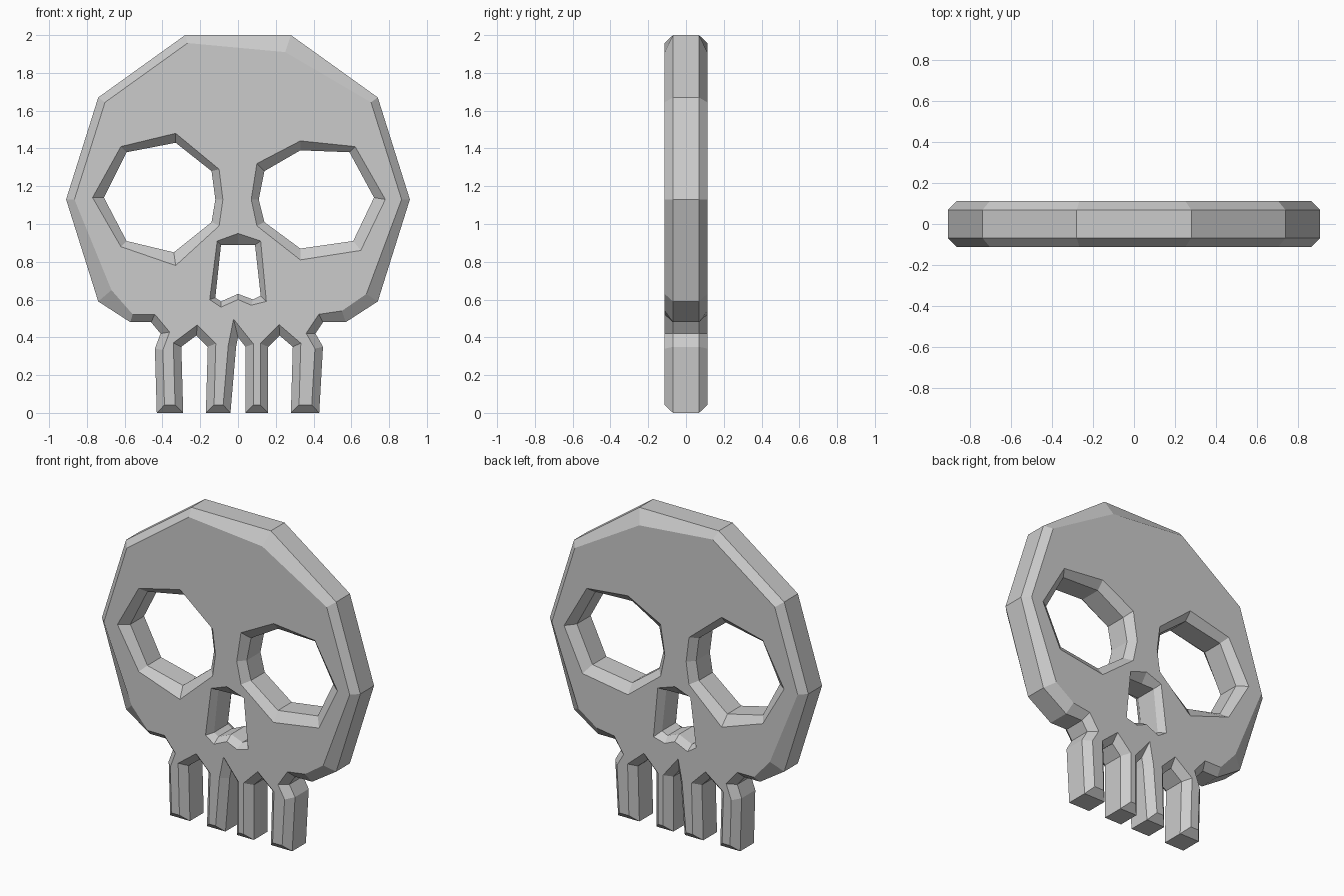
import bpy
import bmesh
from mathutils import Vector

cube = bpy.data.objects.get("Cube")
if cube:
    bpy.data.objects.remove(cube, do_unlink=True)

UNIT = 0.01          # profiles are written in hundredths
WALL_Y = 0.069       # half depth of the straight side wall
FACE_Y = 0.113       # half depth of the flat front and back
BEVEL = 4.2


def points(pairs):
    return [Vector(pair) for pair in pairs]


def inset(loop, width):
    """Mitred offset to the right of a clockwise loop."""
    result = []
    for i, point in enumerate(loop):
        before = (point - loop[i - 1]).normalized()
        after = (loop[(i + 1) % len(loop)] - point).normalized()
        first = Vector((before.y, -before.x))
        second = Vector((after.y, -after.x))
        result.append(point + (first + second) * width / (1 + first.dot(second)))
    return result


def add_loop(bm, loop, y):
    verts = [bm.verts.new((p.x * UNIT, y, p.y * UNIT)) for p in loop]
    edges = [bm.edges.new((verts[i - 1], verts[i])) for i in range(len(verts))]
    return verts, edges


def bridge(bm, first, second):
    for i in range(len(first)):
        bm.faces.new((first[i - 1], first[i], second[i], second[i - 1]))


def bevelled_plate(name, borders, material):
    """Plate with holes; each border is a (wall loop, face loop) pair."""
    bm = bmesh.new()
    front_edges, back_edges = [], []
    for wall, rim in borders:
        front, edges = add_loop(bm, rim, -FACE_Y)
        front_edges += edges
        back, edges = add_loop(bm, rim, FACE_Y)
        back_edges += edges
        wall_front, _ = add_loop(bm, wall, -WALL_Y)
        wall_back, _ = add_loop(bm, wall, WALL_Y)
        bridge(bm, front, wall_front)
        bridge(bm, wall_front, wall_back)
        bridge(bm, wall_back, back)
    for edges, y in ((front_edges, -1), (back_edges, 1)):
        bmesh.ops.triangle_fill(bm, edges=edges, use_beauty=True, normal=(0, y, 0))
    bmesh.ops.recalc_face_normals(bm, faces=bm.faces[:])
    mesh = bpy.data.meshes.new(name)
    bm.to_mesh(mesh)
    bm.free()
    mesh.materials.append(material)
    plate = bpy.data.objects.new(name, mesh)
    bpy.context.collection.objects.link(plate)
    return plate


bone = bpy.data.materials.new("bone grey")
bone.use_nodes = True
colour = (0.6, 0.6, 0.6, 1)
bone.diffuse_color = colour
bone.node_tree.nodes["Principled BSDF"].inputs["Base Color"].default_value = colour

# Head outline: crown and left cheek, four teeth, then right cheek
crown_left = [(-28, 200), (28, 200), (74, 167), (91, 113), (74, 59), (57, 48),
              (45, 48), (41, 42)]
teeth = [(45, 35), (43, 0), (28, 0), (29, 35), (22, 41), (16, 35),
         (16, 0), (4, 0), (4, 35), (0, 40), (-1, 35),
         (-4, 0), (-17, 0), (-16, 35), (-22, 41), (-30, 35),
         (-29, 0), (-43, 0), (-44, 34)]
cheek_right = [(-41, 42), (-46, 48), (-57, 48), (-74, 59), (-91, 113), (-74, 167)]
outline = points(crown_left + teeth + cheek_right)
face_outline = inset(outline, BEVEL)

# Hand-cut corners where the bevel is wider
face_outline[1] = Vector((25, 191))
face_outline[4] = Vector((68, 63))
face_outline[5] = Vector((55, 54))
face_outline[outline.index(Vector((-74, 59)))] = Vector((-67, 65))

# Eye sockets
right_eye = points([(-71, 114), (-59, 138), (-33, 143), (-14, 128),
                    (-12, 113), (-14, 101), (-34, 85), (-59, 91)])
right_eye_rim = points([(-77, 114), (-62, 141), (-33, 148), (-10, 129),
                        (-8, 113), (-10, 99), (-33, 78), (-62, 88)])
left_eye = points([(72, 114), (59, 138), (33, 139), (14, 128),
                   (11, 113), (14, 101), (33, 87), (61, 91)])
left_eye_rim = points([(78, 113), (62, 141), (33, 144), (10, 132),
                       (7, 113), (10, 99), (33, 81), (65, 86)])

# Nose opening
nose = points([(-9, 89), (0, 89), (9, 89), (12, 62),
               (8, 60), (0, 63), (-9, 59), (-12, 61)])
nose_rim = points([(-11, 91), (0, 95), (12, 91), (15, 59),
                   (7, 57), (0, 60), (-9, 56), (-15, 60)])

bevelled_plate("skull_plate", [(outline, face_outline), (right_eye, right_eye_rim),
                               (left_eye, left_eye_rim), (nose, nose_rim)], bone)
